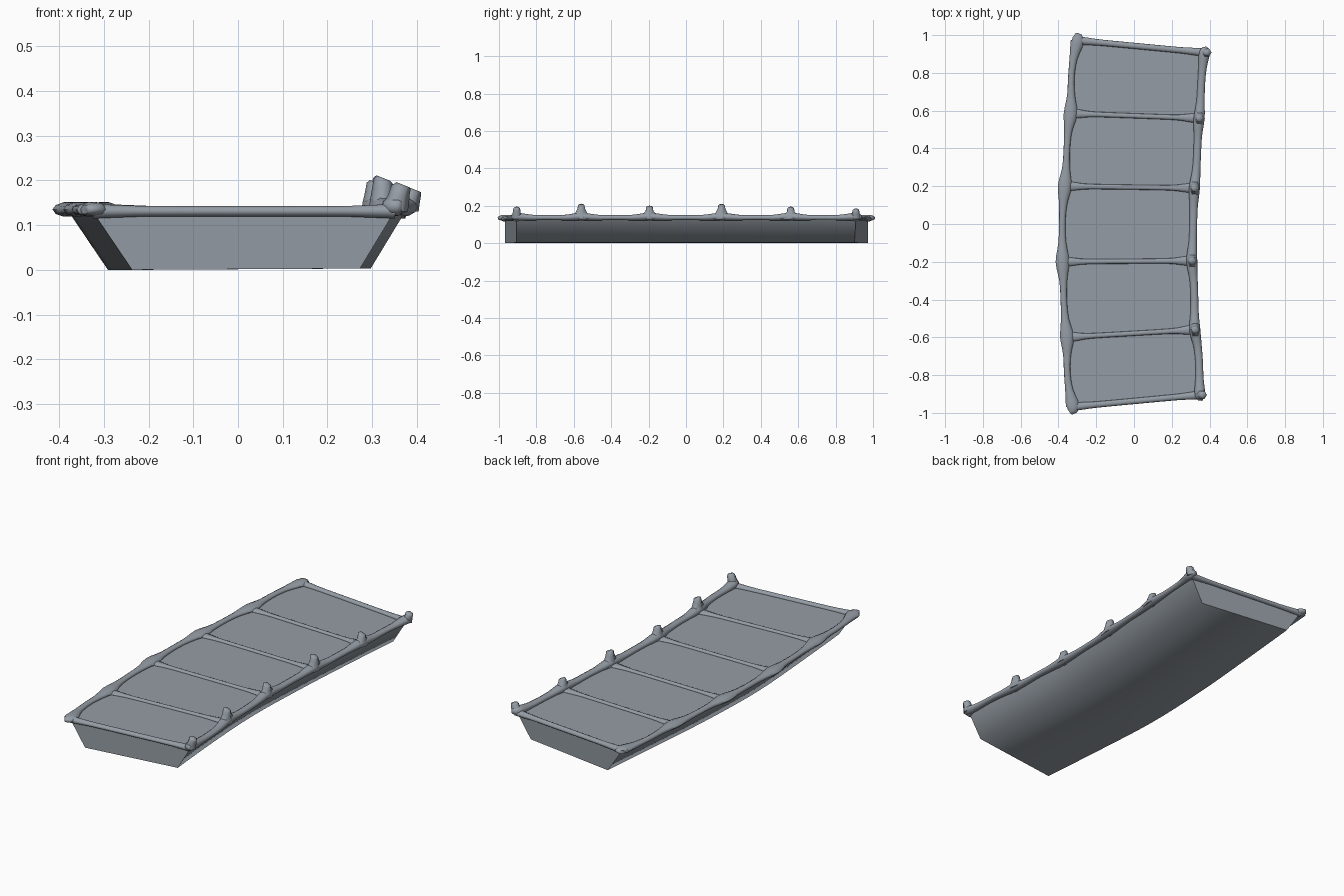
import bpy, bmesh, math
from mathutils import Vector

if "Cube" in bpy.data.objects:
    bpy.data.objects.remove(bpy.data.objects["Cube"])

STEPS = 5

# Dark blue-grey used on every part
slate = bpy.data.materials.new("slate")
slate.diffuse_color = (0.30, 0.335, 0.375, 1)
slate.use_nodes = True
slate.node_tree.nodes["Principled BSDF"].inputs["Base Color"].default_value = slate.diffuse_color


def finish(bm, name, angle=40):
    bmesh.ops.recalc_face_normals(bm, faces=bm.faces)
    me = bpy.data.meshes.new(name)
    bm.to_mesh(me)
    bm.free()
    me.materials.append(slate)
    ob = bpy.data.objects.new(name, me)
    bpy.context.collection.objects.link(ob)
    bpy.ops.object.select_all(action='DESELECT')
    ob.select_set(True)
    bpy.context.view_layer.objects.active = ob
    bpy.ops.object.shade_smooth_by_angle(angle=math.radians(angle))
    return ob


def spline(pts, steps=STEPS):
    # Catmull-Rom through points of any dimension
    out = []
    for i in range(len(pts) - 1):
        p0, p1, p2 = pts[max(i - 1, 0)], pts[i], pts[i + 1]
        p3 = pts[min(i + 2, len(pts) - 1)]
        for s in range(steps):
            t = s / steps
            out.append([0.5 * (2 * b + (c - a) * t + (2 * a - 5 * b + 4 * c - d) * t * t
                               + (3 * b - a - 3 * c + d) * t ** 3)
                        for a, b, c, d in zip(p0, p1, p2, p3)])
    out.append(list(pts[-1]))
    return out


def loft(bm, rings):
    n = len(rings[0])
    for a, b in zip(rings, rings[1:]):
        for k in range(n):
            bm.faces.new((a[k], a[(k + 1) % n], b[(k + 1) % n], b[k]))
    bm.faces.new(rings[0])
    bm.faces.new(rings[-1])


def tube(name, pts, sides=10, steps=STEPS):
    # points are (x, y, z, half width, half height)
    path = spline(pts, steps)
    bm = bmesh.new()
    rings = []
    for i, (x, y, z, w, h) in enumerate(path):
        a, b = path[max(i - 1, 0)], path[min(i + 1, len(path) - 1)]
        side = Vector((b[1] - a[1], a[0] - b[0], 0)).normalized()
        ring = []
        for k in range(sides):
            t = 2 * math.pi * k / sides
            ring.append(bm.verts.new(Vector((x, y, z)) + side * w * math.cos(t)
                                     + Vector((0, 0, h * math.sin(t)))))
        rings.append(ring)
    loft(bm, rings)
    return finish(bm, name, 60)


# Joint positions and mid-span x of the two curved long sides
left = [(-0.325, -0.968), (-0.355, -0.60), (-0.379, -0.20),
        (-0.367, 0.20), (-0.336, 0.585), (-0.300, 0.972)]
left_mid = [-0.354, -0.372, -0.380, -0.356, -0.332]
right = [(0.350, -0.905), (0.322, -0.56), (0.306, -0.195),
         (0.320, 0.19), (0.345, 0.56), (0.374, 0.908)]
right_mid = [0.345, 0.320, 0.314, 0.335, 0.356]
tops = [0.19, 0.205, 0.195, 0.205, 0.19, 0.18]

# Hull: lofted tray with sloping sides, soft lower edge and flat deck
bm = bmesh.new()
sections = []
for l, r in zip(spline(left), spline(right)):
    sections.append([bm.verts.new(c) for c in (
        (l[0], l[1], 0.130), (l[0] + 0.088, l[1], 0.0),
        (r[0] - 0.077, r[1] - 0.007 * (r[1] > 0.9), 0.003), (r[0], r[1], 0.130))])
loft(bm, sections)
finish(bm, "tray_body", 75)


def rail(name, joints, mids, jw, jh, mw, mh, zj, zm, reach):
    # Rail swells at each joint and thins between joints
    pts = []
    (x0, y0), (x1, y1) = joints[0], joints[-1]
    out = 0.018 if x0 > 0 else -0.018
    pts.append((x0 + out, y0 - reach, zj, jw * 0.45, jh * 0.6))
    for i, (x, y) in enumerate(joints):
        pts.append((x, y, zj, jw, jh))
        if i < len(mids):
            nx, ny = joints[i + 1]
            m = mids[i]
            for f in (0.25, 0.5, 0.75):
                bx = m + (0.35 * ((x if f < 0.5 else nx) - m) if f != 0.5 else 0)
                k = 0.2 if f != 0.5 else 0
                pts.append((bx, y + (ny - y) * f, zm,
                            mw + (jw - mw) * k, mh + (jh - mh) * k))
    pts.append((x1 + out, y1 + reach, zj, jw * 0.45, jh * 0.6))
    tube(name, pts, steps=3)


# Long rails
rail("left_rail", left, left_mid, 0.036, 0.017, 0.017, 0.012, 0.135, 0.134, 0.026)
rail("right_rail", right, right_mid, 0.029, 0.022, 0.020, 0.014, 0.142, 0.137, 0.016)

# Cross bars: heavier at both ends of the tray, thin dividers between
for i, (l, r) in enumerate(zip(left, right)):
    end = i in (0, 5)
    w, h = (0.016, 0.012) if end else (0.013, 0.009)
    pts = []
    for f, k in ((0, 2.2), (0.1, 1.5), (0.2, 1.05), (0.5, 1), (0.8, 1.05), (0.9, 1.5), (1, 2.2)):
        grow = 1 + (k - 1) * 0.35
        pts.append((l[0] + (r[0] - l[0]) * f, l[1] + (r[1] - l[1]) * f,
                    0.131, w * k if not end else w * grow, h * grow))
    tube("end_bar" if end else "divider_bar", pts, steps=2)

# Blunt six-sided knobs flaring up out of the right rail joints
for (x, y), top in zip(right, tops):
    corner = abs(y) > 0.8
    lean = 0.020 if corner else 0.004
    bm = bmesh.new()
    rings = []
    levels = ((0.130, 0.030, 0.075), (0.152, 0.028, 0.042), (top - 0.022, 0.024, 0.024),
              (top - 0.006, 0.021, 0.020), (top, 0.015, 0.014))
    for n, (z, rx, ry) in enumerate(levels):
        if corner:
            ry = min(ry, 0.026)
        ring = []
        for k in range(6):
            t = k * math.pi / 3
            tilt = -0.006 * math.cos(t) if n > 2 else 0
            ring.append(bm.verts.new((x + lean * n / 4 + rx * math.cos(t),
                                      y + ry * math.sin(t), z + tilt)))
        rings.append(ring)
    loft(bm, rings)
    finish(bm, "rail_knob", 65)
